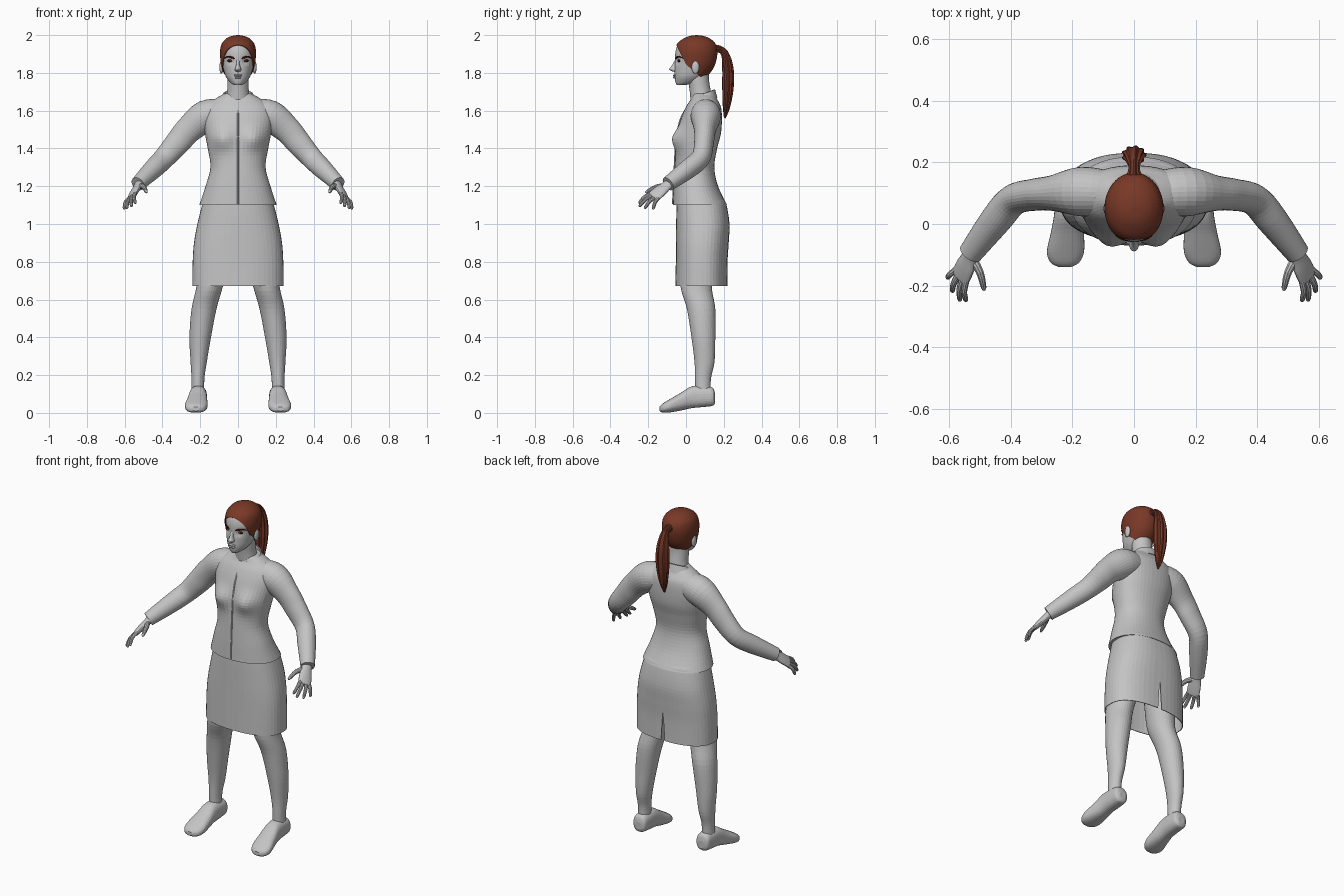
import bpy, bmesh, math
from mathutils import Vector

cube = bpy.data.objects.get("Cube")
if cube:
    bpy.data.objects.remove(cube, do_unlink=True)


def material(name, color):
    m = bpy.data.materials.new(name)
    m.use_nodes = True
    m.diffuse_color = (*color, 1)
    m.node_tree.nodes["Principled BSDF"].inputs["Base Color"].default_value = (*color, 1)
    return m


GREY = material("plain grey", (.55, .55, .55))
HAIR = material("auburn hair", (.19, .04, .02))
DARK = material("dark maroon", (.06, .008, .006))
IRIS = material("amber iris", (.35, .09, .03))
X, Y, Z = Vector((1, 0, 0)), Vector((0, 1, 0)), Vector((0, 0, 1))
parts = []


def finish(name, bm, mat, mirror=False, thickness=0):
    bmesh.ops.recalc_face_normals(bm, faces=bm.faces)
    mesh = bpy.data.meshes.new(name)
    bm.to_mesh(mesh)
    bm.free()
    mesh.materials.append(mat)
    obj = bpy.data.objects.new(name, mesh)
    bpy.context.collection.objects.link(obj)
    if thickness:
        obj.modifiers.new("thickness", "SOLIDIFY").thickness = thickness
    if mirror:
        obj.modifiers.new("mirror", "MIRROR").use_clip = False
    parts.append(obj)
    return obj


def smooth(rows, n):
    """Spline through the rows, whatever their columns mean."""
    p = [rows[0], *rows, rows[-1]]
    out = []
    for i in range(len(rows) - 1):
        for k in range(n):
            t = k / n
            out.append([b + .5 * t * (c - a + t * (2*a - 5*b + 4*c - d + t * (3*(b - c) + d - a)))
                        for a, b, c, d in zip(*p[i:i + 4])])
    return out + [list(rows[-1])]


def loft(rows, u=X, v=None, sides=32, power=2, n=5, caps=True, ribs=0):
    """Rows are centre x, y, z and two radii; without v the rings follow the path."""
    rows = smooth(rows, n)
    centres = [Vector(r[:3]) for r in rows]
    bm = bmesh.new()
    rings = []
    for i, r in enumerate(rows):
        a, b = u, v
        if v is None:
            t = (centres[min(i + 1, len(rows) - 1)] - centres[max(i - 1, 0)]).normalized()
            b = t.cross(u).normalized()
            a = b.cross(t)
        ring = []
        for k in range(sides):
            ang = math.tau * k / sides
            c, s = math.cos(ang), math.sin(ang)
            f = 1 + .1 * math.cos(ribs * ang) if ribs else 1
            p = centres[i] + a * max(r[3], .001) * f * math.copysign(abs(c) ** (2 / power), c)
            ring.append(bm.verts.new(p + b * max(r[4], .001) * f * math.copysign(abs(s) ** (2 / power), s)))
        rings.append(ring)
    for lo, hi in zip(rings, rings[1:]):
        for k in range(sides):
            j = (k + 1) % sides
            bm.faces.new((lo[k], lo[j], hi[j], hi[k]))
    if caps:
        bm.faces.new(rings[0])
        bm.faces.new(rings[-1])
    bmesh.ops.recalc_face_normals(bm, faces=bm.faces)
    return bm


def body(rows, **kw):
    """Upright form from height, half width, front y and back y."""
    return loft([(0, (f + b) / 2, z, w, (b - f) / 2) for z, w, f, b in rows], X, Y, **kw)


def bump(bm, x, z, size, amount, middle):
    """Push the front surface out (or in) softly on both sides."""
    for vert in bm.verts:
        if vert.co.y < middle:
            d = (abs(vert.co.x) - x) ** 2 + (vert.co.z - z) ** 2
            vert.co.y -= amount * math.exp(-d / size ** 2)


def ellipsoid(name, at, size, mat, mirror=False):
    bm = bmesh.new()
    bmesh.ops.create_uvsphere(bm, u_segments=20, v_segments=12, radius=1)
    bmesh.ops.scale(bm, vec=size, verts=bm.verts)
    bmesh.ops.translate(bm, vec=at, verts=bm.verts)
    return finish(name, bm, mat, mirror)


# Jacket body with bust and front closing
torso = body([(1.1, .205, -.07, .218), (1.2, .172, -.066, .17), (1.3, .146, -.06, .15),
              (1.4, .16, -.052, .165), (1.48, .175, -.045, .185), (1.56, .185, -.026, .19),
              (1.62, .17, 0, .185), (1.66, .125, .025, .165), (1.69, .07, .035, .15)],
             sides=48, power=2.2)
bump(torso, .085, 1.45, .06, .035, .03)
finish("jacket_body", torso, GREY)
finish("jacket_placket", loft([(0, y, z, .005, .004) for y, z in
       ((.012, 1.63), (-.027, 1.56), (-.048, 1.48), (-.056, 1.4), (-.066, 1.2), (-.07, 1.105))],
       sides=8), GREY)

# Folded collar, open at the front
bm = bmesh.new()
columns = []
for k in range(33):
    t = math.radians(-155 + 310 * k / 32)
    top = 1.687 + .025 * math.cos(t)
    columns.append([bm.verts.new((rx * math.sin(t), .088 + ry * math.cos(t), z)) for rx, ry, z in
                    ((.074, .06, top - .06), (.074, .06, top), (.08, .066, top), (.107, .078, top - .045))])
for a, b in zip(columns, columns[1:]):
    for k in range(3):
        bm.faces.new((a[k], b[k], b[k + 1], a[k + 1]))
finish("collar", bm, GREY, thickness=.005)

# Sleeves, hands and fingers
finish("sleeves", loft([(.07, .1, 1.59, .07, .07), (.17, .105, 1.57, .08, .085), (.26, .1, 1.5, .058, .072),
                        (.32, .095, 1.43, .052, .066), (.39, .078, 1.35, .05, .057),
                        (.45, .01, 1.29, .05, .052), (.53, -.095, 1.212, .039, .039)], u=Y), GREY, True)
across = Vector((.55, .65, -.45)).normalized()
knuckle = Vector((.56, -.165, 1.15))
finish("palms", loft([(.515, -.075, 1.225, .03, .026), (.53, -.105, 1.2, .03, .02),
                      (.547, -.14, 1.172, .038, .018), (.562, -.17, 1.147, .038, .014),
                      (.566, -.178, 1.141, .03, .008)], u=across, sides=20), GREY, True)
for name, offset, tip in (("index", -.028, (.545, -.25, 1.11)), ("middle", -.01, (.565, -.249, 1.093)),
                          ("ring", .01, (.59, -.22, 1.083)), ("little", .027, (.605, -.175, 1.08))):
    base, tip = knuckle + across * offset, Vector(tip)
    mid = base.lerp(tip, .5) + Vector((.006, -.003, .006))
    rows = [(*base, .011, .011), (*mid, .01, .01), (*base.lerp(tip, .93), .008, .008), (*tip, .002, .002)]
    finish(name + "_fingers", loft(rows, u=across, sides=10, n=3), GREY, True)
finish("thumbs", loft([(.528, -.105, 1.2, .016, .016), (.5, -.155, 1.197, .013, .013),
                       (.487, -.205, 1.172, .009, .009), (.485, -.215, 1.165, .002, .002)],
                      u=Z, sides=10, n=3), GREY, True)

# Skirt with a tapering slit at the back
skirt = body([(1.13, .18, -.045, .2), (1.1, .19, -.05, .215), (1.0, .215, -.052, .23), (.9, .233, -.053, .226),
              (.8, .24, -.054, .22), (.672, .242, -.056, .22)], sides=48, power=2.4, caps=False)
SLIT = .86


def on_seam(vert):
    return abs(vert.co.x) < .0001 and vert.co.y > .1 and vert.co.z < SLIT


bmesh.ops.split_edges(skirt, edges=[e for e in skirt.edges if all(on_seam(w) for w in e.verts)])
for vert in [w for w in skirt.verts if on_seam(w)]:
    if len(vert.link_faces) < 3:
        side = math.copysign(1, vert.link_faces[0].calc_center_median().x)
        vert.co.x = side * .013 * (SLIT - vert.co.z) / .19
finish("skirt", skirt, GREY, thickness=.004)

# Legs and shoes
finish("legs", loft([(.1, .08, 1.0, .08, .09), (.13, .065, .8, .08, .09), (.15, .054, .67, .07, .083),
                     (.18, .08, .55, .066, .075), (.2, .092, .4, .057, .063), (.208, .098, .27, .043, .053),
                     (.212, .09, .18, .034, .042), (.212, .09, .08, .034, .04)], X, Y), GREY, True)
shoe = [(.154, .208, .02, .055, .1), (.142, .21, .04, .038, .132), (.1, .21, .045, .032, .142),
        (.03, .212, .047, .025, .14), (-.03, .216, .054, .012, .105), (-.09, .222, .06, .002, .07),
        (-.125, .224, .046, .002, .048), (-.14, .224, .018, .01, .032)]
finish("shoes", loft([(x, y, (lo + hi) / 2, w, (hi - lo) / 2) for y, x, w, lo, hi in shoe],
                     X, Z, power=2.4), GREY, True)

# Neck and head
finish("neck", body([(1.6, .075, .03, .15), (1.7, .058, .02, .132), (1.76, .056, .012, .122),
                     (1.82, .055, .01, .12)]), GREY)
skull = [(1.735, .02, -.048, -.005), (1.75, .042, -.056, .06), (1.78, .064, -.06, .1),
         (1.82, .077, -.06, .135), (1.86, .085, -.058, .152), (1.91, .089, -.056, .16),
         (1.95, .081, -.042, .151), (1.975, .06, -.012, .125), (1.988, .035, .018, .095), (1.993, .008, .05, .065)]
head = body(skull, sides=48)
bump(head, .038, 1.86, .017, -.008, 0)
finish("head", head, GREY)
finish("nose", loft([(0, -.049, 1.875, .008, .006), (0, -.058, 1.84, .01, .016), (0, -.06, 1.82, .017, .029),
                     (0, -.058, 1.81, .015, .02), (0, -.055, 1.806, .006, .008)], X, Y, sides=16), GREY)
ellipsoid("upper_lip", (0, -.059, 1.787), (.024, .01, .006), GREY)
ellipsoid("lower_lip", (0, -.058, 1.776), (.02, .011, .007), GREY)
ellipsoid("ears", (.088, .05, 1.83), (.011, .02, .034), GREY, True)
ellipsoid("eyes", (.039, -.036, 1.864), (.018, .008, .008), DARK, True)
ellipsoid("irises", (.039, -.04, 1.863), (.006, .006, .005), IRIS, True)
finish("eyebrows", loft([(.016, -.053, 1.876, .002, .003), (.035, -.049, 1.882, .004, .005),
                         (.055, -.037, 1.886, .004, .004), (.07, -.018, 1.878, .002, .002)],
                        u=Y, sides=8), DARK, True)

# Hair cap cut along the hairline, hair tie and ponytail
cap = body(skull, sides=48)
cap.normal_update()
for vert, normal in [(w, w.normal.copy()) for w in cap.verts]:
    vert.co += normal * .0065
for slope in (2, .86):
    bmesh.ops.bisect_plane(cap, geom=cap.verts[:] + cap.edges[:] + cap.faces[:],
                           plane_co=(0, 0, 1.845), plane_no=(0, slope, 1), clear_inner=True)
finish("hair_cap", cap, HAIR, thickness=.005)
finish("ponytail", loft([(0, .145, 1.925, .03, .025), (0, .18, 1.925, .017, .017), (0, .208, 1.895, .025, .02),
                         (0, .222, 1.82, .036, .028), (0, .222, 1.72, .036, .028),
                         (0, .214, 1.62, .022, .018), (0, .205, 1.56, .004, .004)],
                        sides=48, ribs=9), HAIR)

for obj in bpy.context.view_layer.objects:
    obj.select_set(obj in parts)
bpy.context.view_layer.objects.active = parts[0]
bpy.ops.object.shade_smooth_by_angle(angle=math.radians(55))
